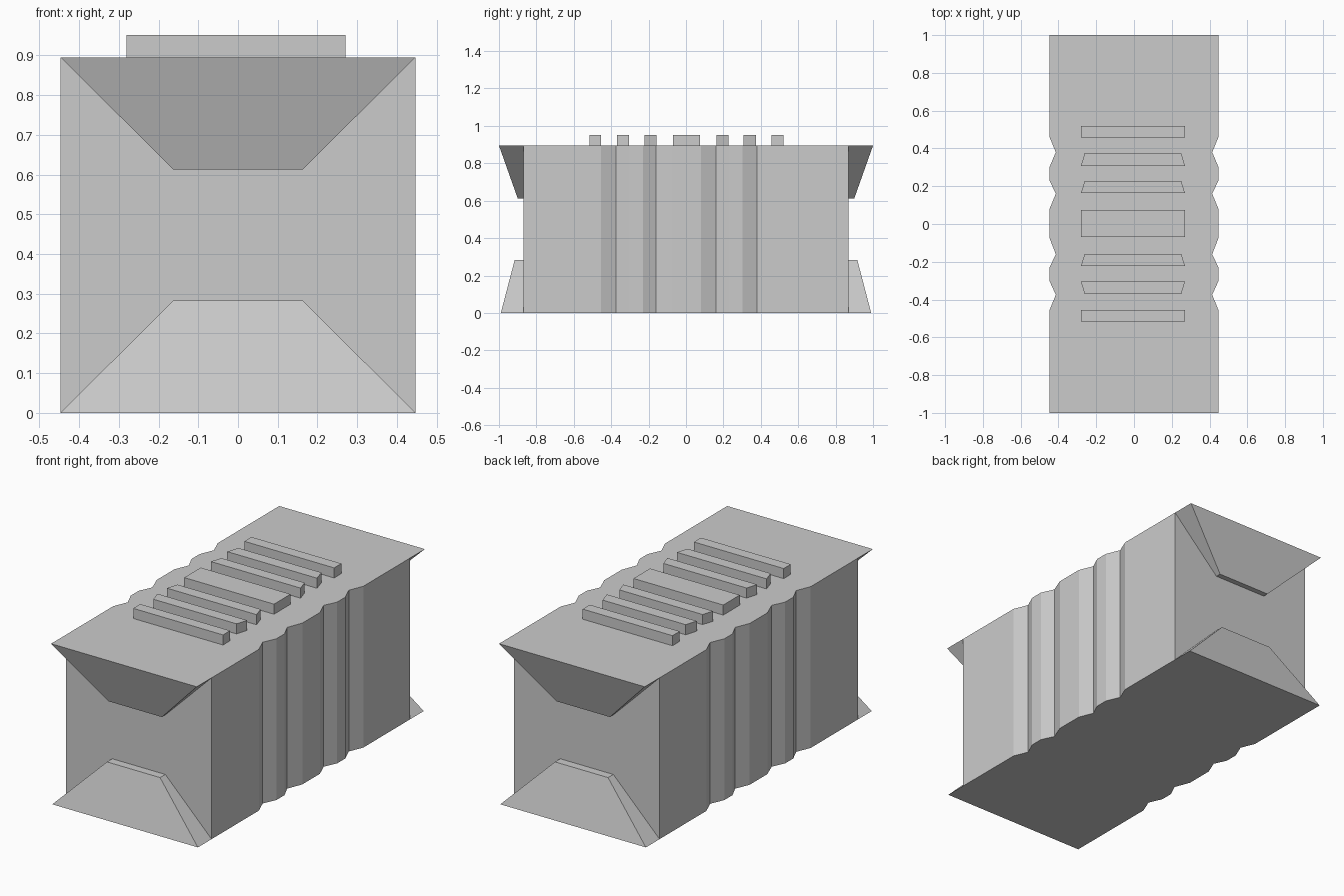
import bpy
import bmesh

cube = bpy.data.objects.get("Cube")
if cube:
    bpy.data.objects.remove(cube, do_unlink=True)

HALF_W, GROOVE_W, HALF_L, TOP = 0.447, 0.414, 0.87, 0.895

grey = bpy.data.materials.new("plain grey")
grey.use_nodes = True
COLOUR = (0.6, 0.6, 0.6, 1)
grey.diffuse_color = COLOUR
grey.node_tree.nodes["Principled BSDF"].inputs["Base Color"].default_value = COLOUR


def loft(name, lower, upper):
    """Closed solid joining two matching rings of points."""
    bm = bmesh.new()
    a = [bm.verts.new(p) for p in lower]
    b = [bm.verts.new(p) for p in upper]
    bm.faces.new(a)
    bm.faces.new(b)
    for i in range(len(a)):
        j = (i + 1) % len(a)
        bm.faces.new((a[i], a[j], b[j], b[i]))
    bmesh.ops.recalc_face_normals(bm, faces=bm.faces[:])
    mesh = bpy.data.meshes.new(name)
    bm.to_mesh(mesh)
    bm.free()
    mesh.materials.append(grey)
    obj = bpy.data.objects.new(name, mesh)
    bpy.context.collection.objects.link(obj)
    return obj


def prism(name, outline, z0, z1):
    return loft(name, [(x, y, z0) for x, y in outline], [(x, y, z1) for x, y in outline])


# Crate body with shallow V grooves down both sides
side = [(HALF_W, -HALF_L)]
for start, valley, end in ((-0.455, -0.375, -0.302), (-0.23, -0.16, -0.075),
                           (0.08, 0.16, 0.23), (0.302, 0.38, 0.46)):
    side += [(HALF_W, start), (GROOVE_W, valley), (HALF_W, end)]
side.append((HALF_W, HALF_L))
prism("body", side + [(-x, y) for x, y in reversed(side)], 0, TOP)

# Tapered flaps at the top and bottom of each end
for end, s in (("front", -1), ("back", 1)):
    for level, z_wide, z_tip, y_wide, y_tip in (("upper", TOP, 0.613, 1.0, 0.90),
                                                ("lower", 0, 0.283, 0.99, 0.916)):
        ring = [(-HALF_W, z_wide, y_wide), (HALF_W, z_wide, y_wide),
                (0.163, z_tip, y_tip), (-0.163, z_tip, y_tip)]
        loft(f"{end}_{level}_flap",
             [(x, s * HALF_L, z) for x, z, y in ring],
             [(x, s * y, z) for x, z, y in ring])

# Raised bars across the lid: near edge, far edge, and how far each edge is pulled in
bars = ((-0.517, -0.455, 0, 0), (-0.37, -0.305, 0.02, 0), (-0.223, -0.158, 0, 0.02),
        (-0.07, 0.075, 0, 0), (0.163, 0.227, 0, 0.02), (0.307, 0.375, 0, 0.02),
        (0.457, 0.52, 0, 0))
for i, (y0, y1, in0, in1) in enumerate(bars):
    prism(f"lid_bar_{i + 1}", [(-0.281 + in0, y0), (0.27 - in0, y0),
                               (0.27 - in1, y1), (-0.281 + in1, y1)], TOP, 0.951)
